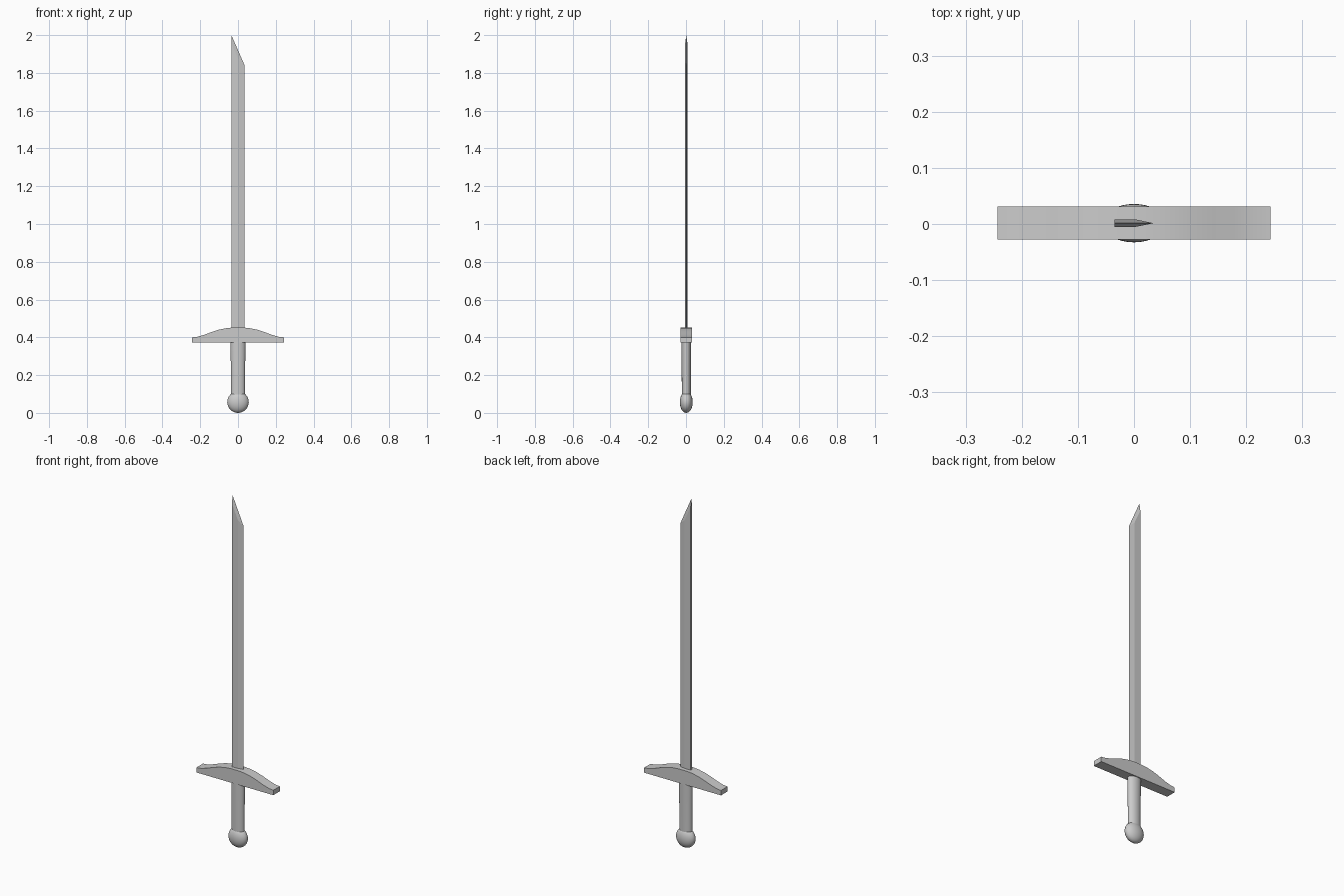
import bpy, bmesh, math

if "Cube" in bpy.data.objects:
    bpy.data.objects.remove(bpy.data.objects["Cube"])

Y0 = 0.0015  # common mid-plane of all parts


def finish(name, bm, smooth_angle=None):
    bmesh.ops.remove_doubles(bm, verts=bm.verts, dist=1e-6)
    bmesh.ops.recalc_face_normals(bm, faces=bm.faces)
    mesh = bpy.data.meshes.new(name)
    bm.to_mesh(mesh)
    bm.free()
    obj = bpy.data.objects.new(name, mesh)
    bpy.context.collection.objects.link(obj)
    if smooth_angle:
        bpy.ops.object.select_all(action='DESELECT')
        obj.select_set(True)
        bpy.context.view_layer.objects.active = obj
        bpy.ops.object.shade_smooth_by_angle(angle=math.radians(smooth_angle))
    return obj


def lathe(name, profile, ratio, steps=32):
    """Spin (radius, z) points round z, then flatten the result in y."""
    bm = bmesh.new()
    vs = [bm.verts.new((r, 0, z)) for r, z in profile]
    edges = [bm.edges.new(p) for p in zip(vs, vs[1:])]
    bmesh.ops.spin(bm, geom=vs + edges, cent=(0, 0, 0), axis=(0, 0, 1),
                   angle=math.tau, steps=steps, use_duplicate=False)
    for v in bm.verts:
        v.co.y = v.co.y * ratio + Y0
    return finish(name, bm, 40)


# Blade: flat spine at the left, ground to an edge at the right and at the tip
bm = bmesh.new()
T, BASE, EDGE = 0.0065, 0.43, 0.035
tip = bm.verts.new((-EDGE, Y0, 2.0))
corner = bm.verts.new((EDGE, Y0, 1.84))
heel = bm.verts.new((EDGE, Y0, BASE))
sides = []
for s in (-1, 1):
    y = Y0 + s * T
    sb, st, rb, rt = [bm.verts.new(c) for c in (
        (-EDGE, y, BASE), (-EDGE, y, 1.955), (0.003, y, BASE), (0.003, y, 1.87))]
    for f in ((sb, rb, rt, st), (rb, heel, corner, rt), (st, rt, corner, tip)):
        bm.faces.new(f)
    sides.append((sb, st, rb))
(a, b, c), (d, e, f) = sides
bm.faces.new((a, b, tip, e, d))
bm.faces.new((a, c, heel, f, d))
finish("blade", bm)

# Crossguard: mirrored arched profile pushed through in y
half = [(0.243, 0.372), (0.243, 0.400), (0.215, 0.403), (0.18, 0.413),
        (0.14, 0.428), (0.10, 0.441), (0.06, 0.449), (0.025, 0.452)]
outline = half + [(-x, z) for x, z in reversed(half)]
bm = bmesh.new()
face = bm.faces.new([bm.verts.new((x, Y0 - 0.0295, z)) for x, z in outline])
ext = bmesh.ops.extrude_face_region(bm, geom=[face])
bmesh.ops.translate(bm, vec=(0, 0.059, 0),
                    verts=[v for v in ext["geom"] if isinstance(v, bmesh.types.BMVert)])
finish("crossguard", bm, 30)

# Grip: slim oval column
lathe("grip", [(0, 0.08), (0.037, 0.08), (0.038, 0.25), (0.040, 0.385), (0, 0.385)], 0.64)

# Pommel: flattened ball
R = 0.057
lathe("pommel", [(R * math.sin(math.pi * i / 16), R - R * math.cos(math.pi * i / 16))
                 for i in range(17)], 0.60)
